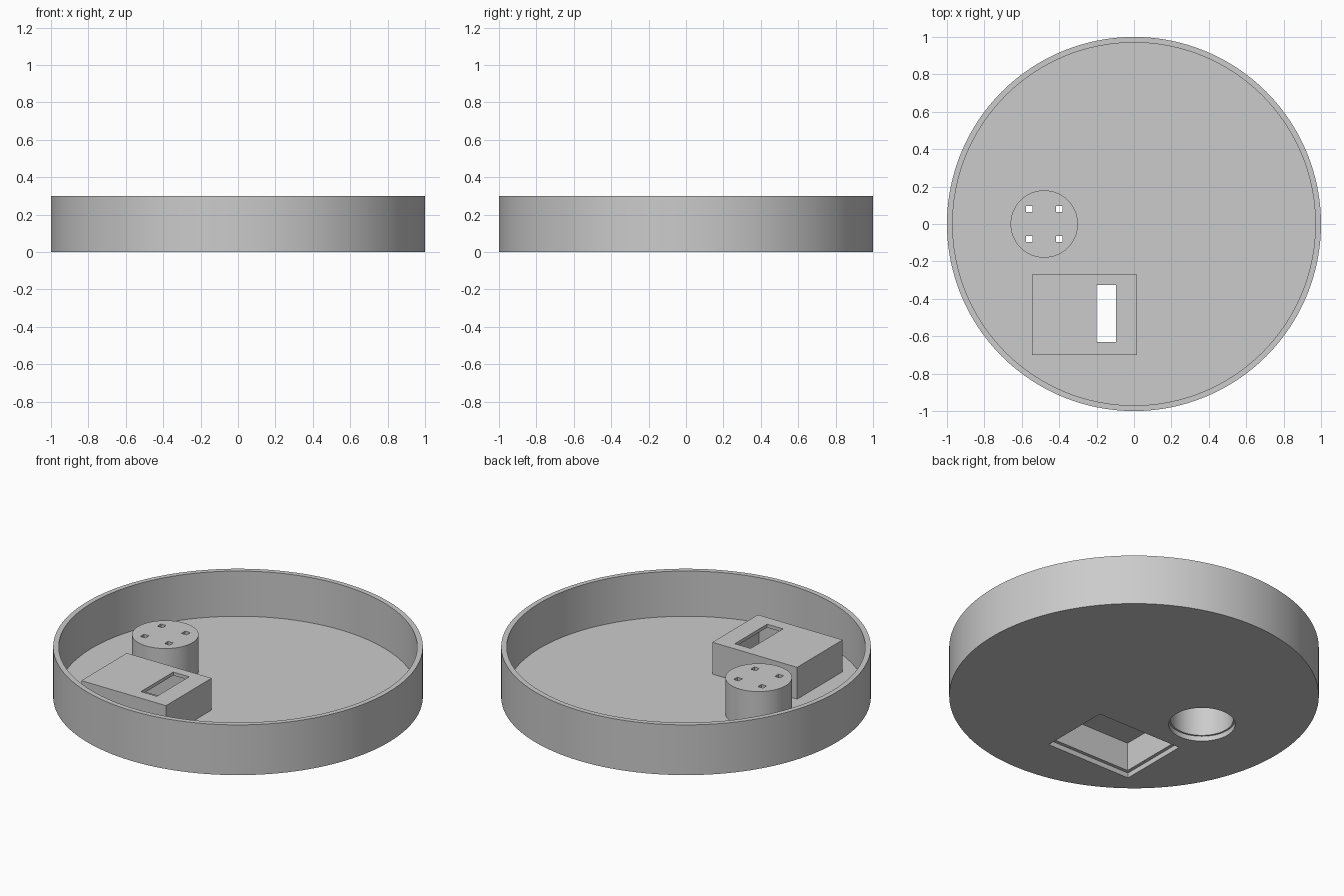
import bpy
import math

default = bpy.data.objects.get("Cube")
if default:
    bpy.data.objects.remove(default, do_unlink=True)

# One plain grey for everything
grey = bpy.data.materials.new("plain_grey")
grey.use_nodes = True
grey.diffuse_color = (0.6, 0.6, 0.6, 1)
grey.node_tree.nodes["Principled BSDF"].inputs["Base Color"].default_value = (0.6, 0.6, 0.6, 1)

FLOOR = 0.03
BOSS_X, BOSS_R, BOSS_TOP = -0.48, 0.18, 0.245
BOX_X, BOX_Y, BOX_TOP = (-0.545, 0.015), (-0.70, -0.27), 0.22
BOX_WALL, BOSS_WALL = 0.02, 0.01


def disc(name, x, radius, z0, z1, sides):
    bpy.ops.mesh.primitive_cylinder_add(vertices=sides, radius=radius, depth=z1 - z0,
                                        location=(x, 0, (z0 + z1) / 2))
    ob = bpy.context.object
    ob.name = name
    ob.data.materials.append(grey)
    return ob


def block(name, xs, ys, z0, z1):
    spans = (xs, ys, (z0, z1))
    bpy.ops.mesh.primitive_cube_add(size=1, location=[(a + b) / 2 for a, b in spans])
    ob = bpy.context.object
    ob.name = name
    ob.scale = [b - a for a, b in spans]
    bpy.ops.object.transform_apply(location=False, rotation=False, scale=True)
    ob.data.materials.append(grey)
    return ob


def carve(body, cutters):
    for cutter in cutters:
        bpy.ops.object.select_all(action="DESELECT")
        bpy.context.view_layer.objects.active = body
        body.select_set(True)
        mod = body.modifiers.new("cut", "BOOLEAN")
        mod.operation = "DIFFERENCE"
        mod.solver = "EXACT"
        mod.object = cutter
        bpy.ops.object.modifier_apply(modifier=mod.name)
        bpy.data.objects.remove(cutter, do_unlink=True)
    bpy.ops.object.shade_smooth_by_angle(angle=math.radians(30))


# Round tray with openings under both housings
tray = disc("round_tray", 0, 1, 0, 0.3, 128)
carve(tray, [
    disc("cavity", 0, 0.97, FLOOR, 0.5, 128),
    disc("boss_opening", BOSS_X, BOSS_R, -0.1, 0.1, 64),
    block("box_opening", BOX_X, BOX_Y, -0.1, 0.1),
])

# Hollow round housing with four small square holes
boss = disc("round_housing", BOSS_X, BOSS_R, FLOOR, BOSS_TOP, 64)
cutters = [disc("boss_hollow", BOSS_X, BOSS_R - BOSS_WALL, -0.1, BOSS_TOP - 0.02, 64)]
for dx in (-0.08, 0.08):
    for dy in (-0.08, 0.08):
        x = BOSS_X + dx
        cutters.append(block("pin_hole", (x - 0.017, x + 0.017), (dy - 0.017, dy + 0.017), 0.1, 0.4))
carve(boss, cutters)

# Hollow rectangular housing with a slot
box = block("box_housing", BOX_X, BOX_Y, FLOOR, BOX_TOP)
inner_x = (BOX_X[0] + BOX_WALL, BOX_X[1] - BOX_WALL)
inner_y = (BOX_Y[0] + BOX_WALL, BOX_Y[1] - BOX_WALL)
carve(box, [
    block("box_hollow", inner_x, inner_y, -0.1, BOX_TOP - BOX_WALL),
    block("slot", (-0.2, -0.095), (-0.63, -0.325), 0.1, 0.4),
])
